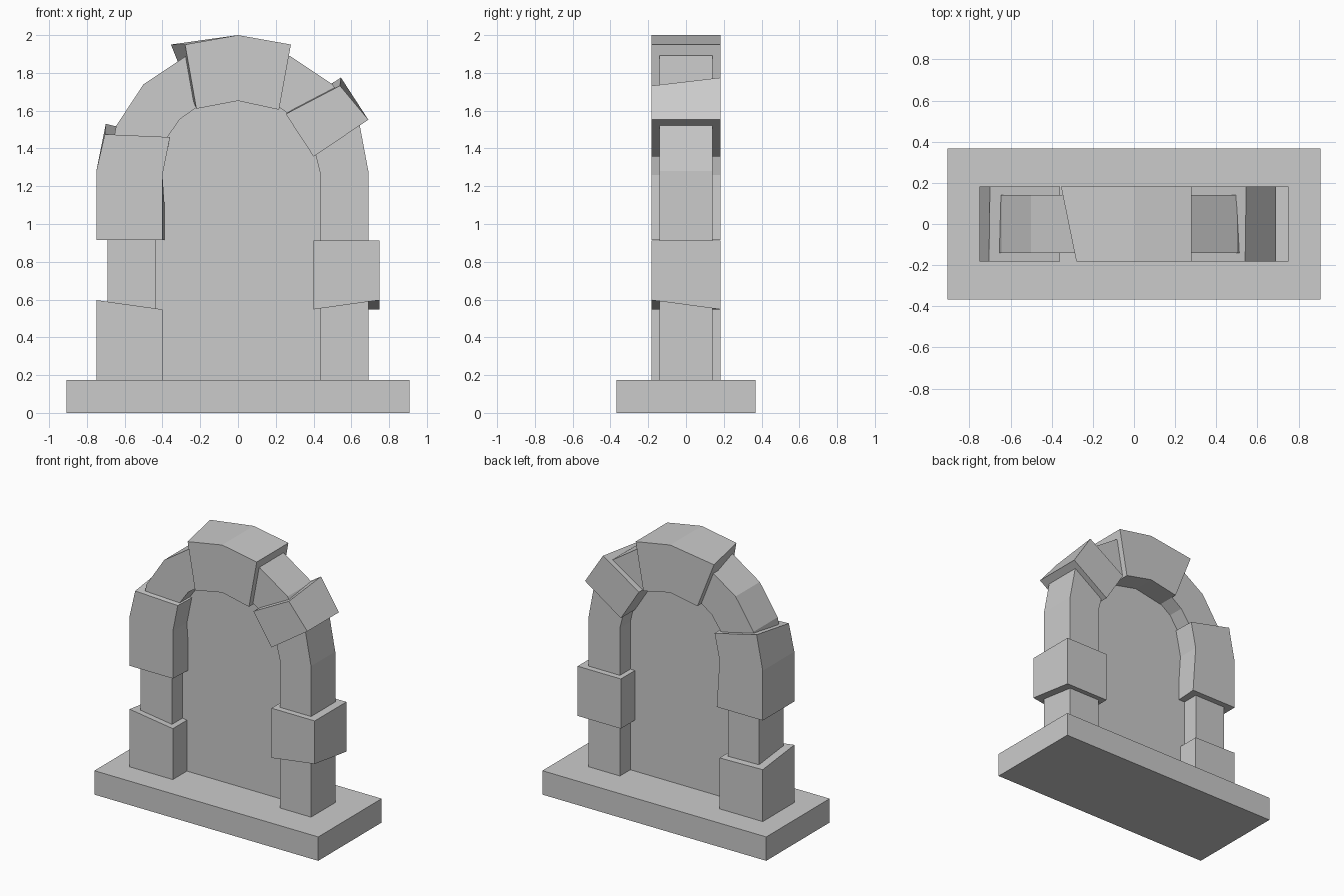
import bpy, bmesh

if "Cube" in bpy.data.objects:
    bpy.data.objects.remove(bpy.data.objects["Cube"])


def loft(name, front, back=None, depth=0.183):
    """Solid between a front (x, z) outline at -depth and a back outline at +depth."""
    back = back or front
    bm = bmesh.new()
    f = [bm.verts.new((x, -depth, z)) for x, z in front]
    b = [bm.verts.new((x, depth, z)) for x, z in back]
    n = len(f)
    bm.faces.new(f)
    bm.faces.new(b[::-1])
    for i in range(n):
        j = (i + 1) % n
        bm.faces.new((f[j], f[i], b[i], b[j]))
    bmesh.ops.recalc_face_normals(bm, faces=bm.faces)
    mesh = bpy.data.meshes.new(name)
    bm.to_mesh(mesh)
    bm.free()
    obj = bpy.data.objects.new(name, mesh)
    bpy.context.collection.objects.link(obj)
    return obj


def mirrored(half):
    """Full outline from a right half that ends on x = 0."""
    return half + [(-x, z) for x, z in half[-2::-1]]


# Base slab
loft("base_slab", [(-.907, 0), (.907, 0), (.907, .175), (-.907, .175)], depth=.367)

# Continuous thin arch core
outer = mirrored([(.69, .175), (.69, 1.28), (.645, 1.52), (.5, 1.74), (.275, 1.89), (0, 1.94)])
inner = mirrored([(.437, .175), (.437, 1.26), (.395, 1.43), (.307, 1.555), (.215, 1.62), (0, 1.67)])
loft("arch_core", outer + inner[::-1], depth=.14)

# Panel filling the opening
loft("door_panel", inner, depth=.02)

# Protruding stones
loft("left_foot_stone",
     [(-.75, .175), (-.4, .175), (-.4, .548), (-.75, .597)],
     [(-.75, .175), (-.4, .175), (-.4, .548), (-.75, .555)])
loft("left_shoulder_stone",
     [(-.75, .915), (-.4, .915), (-.4, 1.26), (-.36, 1.46), (-.705, 1.475), (-.75, 1.28)],
     [(-.75, .915), (-.377, .915), (-.4, 1.26), (-.36, 1.45), (-.7, 1.53), (-.75, 1.28)])
loft("right_middle_stone",
     [(.4, .548), (.75, .597), (.75, .912), (.4, .912)],
     [(.4, .548), (.75, .548), (.75, .912), (.4, .912)])
loft("right_shoulder_stone",
     [(.4, 1.357), (.69, 1.552), (.54, 1.732), (.253, 1.582)],
     [(.4, 1.357), (.69, 1.552), (.545, 1.775), (.253, 1.588)])
loft("keystone",
     [(-.22, 1.61), (0, 1.652), (.217, 1.605), (.28, 1.95), (0, 2), (-.28, 1.95)],
     [(-.22, 1.61), (0, 1.652), (.217, 1.605), (.28, 1.95), (0, 2), (-.355, 1.95)])
